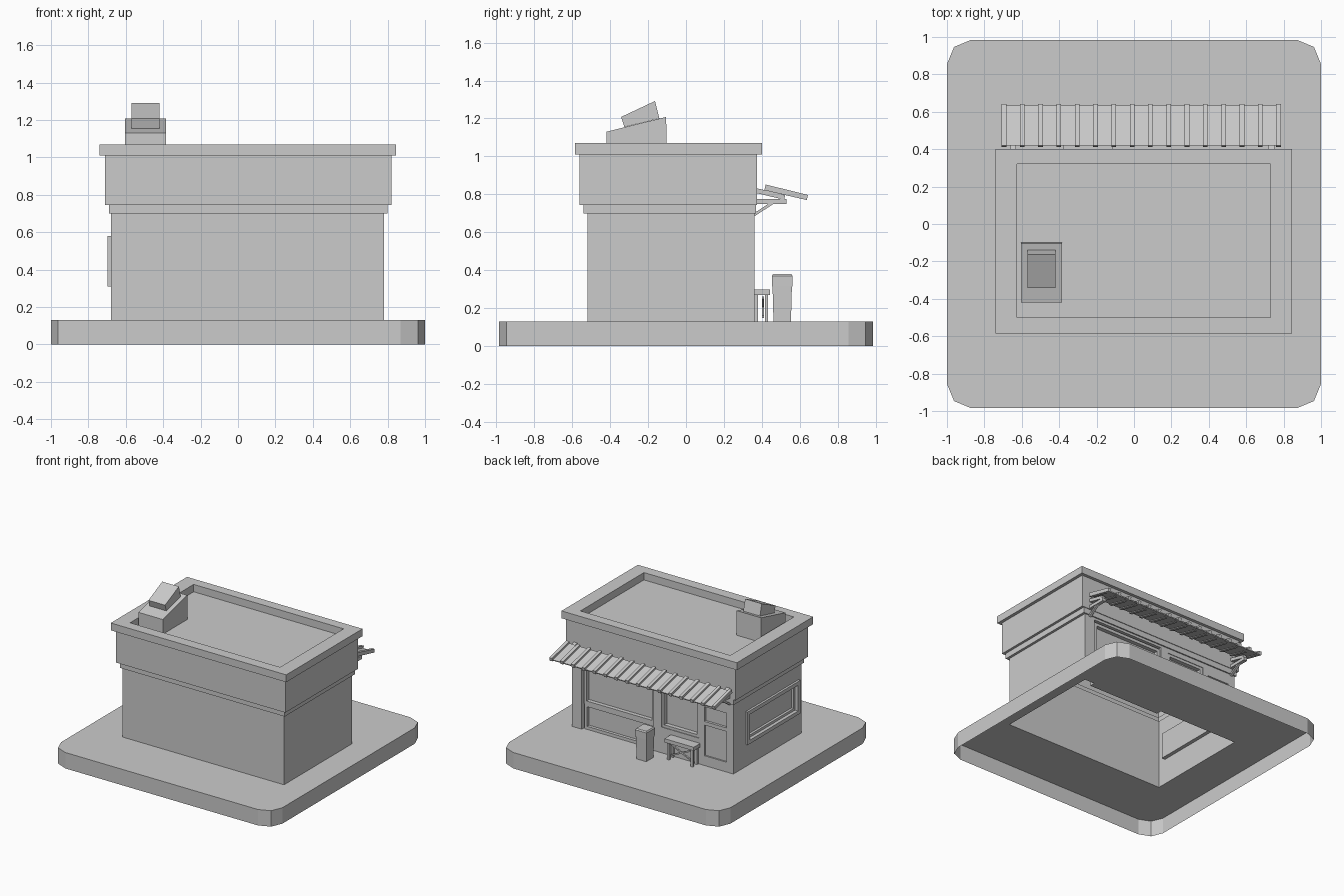
import bpy, bmesh, math
from mathutils import Vector

if "Cube" in bpy.data.objects:
    bpy.data.objects.remove(bpy.data.objects["Cube"])


def make(name, verts, faces, solid=True):
    bm = bmesh.new()
    vs = [bm.verts.new(v) for v in verts]
    for f in faces:
        bm.faces.new([vs[i] for i in f])
    bmesh.ops.remove_doubles(bm, verts=bm.verts, dist=1e-5)
    if solid:
        bmesh.ops.recalc_face_normals(bm, faces=bm.faces)
    me = bpy.data.meshes.new(name)
    bm.to_mesh(me)
    bm.free()
    ob = bpy.data.objects.new(name, me)
    bpy.context.collection.objects.link(ob)
    return ob


def prism(name, x0, x1, profile):
    """Extrude a (y, z) profile along x."""
    n = len(profile)
    verts = [(x, y, z) for x in (x0, x1) for y, z in profile]
    faces = [list(range(n)), list(range(n, 2 * n))]
    faces += [(i, (i + 1) % n, n + (i + 1) % n, n + i) for i in range(n)]
    return make(name, verts, faces)


def box(name, x0, x1, y0, y1, z0, z1):
    return prism(name, x0, x1, [(y0, z0), (y1, z0), (y1, z1), (y0, z1)])


def bar(name, x0, x1, a, b, t):
    """Bar of thickness t running between two (y, z) points."""
    a, b = Vector(a), Vector(b)
    d = (b - a).normalized() * t / 2
    n = Vector((-d.y, d.x))
    return prism(name, x0, x1, [a - n, b - n, b + n, a + n])


def wall(name, place, u0, u1, v0, v1, openings):
    """Flat wall with recessed openings (u0, u1, v0, v1, depth)."""
    us = sorted({u0, u1} | {u for o in openings for u in o[:2]})
    vs = sorted({v0, v1} | {v for o in openings for v in o[2:4]})
    verts, faces = [], []

    def quad(*pts):
        faces.append(tuple(range(len(verts), len(verts) + 4)))
        verts.extend(place(*p) for p in pts)

    for a, b in zip(us, us[1:]):
        for c, d in zip(vs, vs[1:]):
            mu, mv = (a + b) / 2, (c + d) / 2
            if not any(o[0] < mu < o[1] and o[2] < mv < o[3] for o in openings):
                quad((a, c, 0), (b, c, 0), (b, d, 0), (a, d, 0))
    for a, b, c, d, e in openings:
        quad((a, c, e), (b, c, e), (b, d, e), (a, d, e))
        ring = [(a, c), (b, c), (b, d), (a, d)]
        for p, q in zip(ring, ring[1:] + ring[:1]):
            quad((*p, 0), (*q, 0), (*q, e), (*p, e))
    return make(name, verts, faces)


def frame(name, place, u0, u1, v0, v1, w, d0, d1):
    """Mitred rectangular frame between depths d0 (outer) and d1 (inner)."""
    verts = []
    for k, d in ((0, d1), (0, d0), (w, d0), (w, d1)):
        verts += [place(u, v, d) for u, v in ((u0 + k, v0 + k), (u1 - k, v0 + k),
                                              (u1 - k, v1 - k), (u0 + k, v1 - k))]
    faces = [(r * 4 + i, r * 4 + (i + 1) % 4, (r + 1) % 4 * 4 + (i + 1) % 4,
              (r + 1) % 4 * 4 + i) for r in range(4) for i in range(4)]
    return make(name, verts, faces)


X0, X1, Y0, Y1, G = -0.68, 0.78, -0.52, 0.36, 0.13

# Pavement slab: open underneath, with a hole under the building
outline, R = [], 0.13
for k, (sx, sy) in enumerate([(1, 1), (-1, 1), (-1, -1), (1, -1)]):
    for j in range(3):
        a = math.radians(90 * k + 45 * j)
        outline.append((sx * (1 - R) + R * math.cos(a), sy * (0.985 - R) + R * math.sin(a)))
verts = [(x, y, z) for z in (0, G) for x, y in outline]
verts += [(X1, Y1, G), (X0, Y1, G), (X0, Y0, G), (X1, Y0, G)]
faces = [(i, (i + 1) % 12, 12 + (i + 1) % 12, 12 + i) for i in range(12)]
for k in range(4):
    c, p = 24 + k, 12 + 3 * k
    faces += [(p, p + 1, c), (p + 1, p + 2, c),
              (p + 2, 12 + (3 * k + 3) % 12, 24 + (k + 1) % 4, c)]
make("pavement", verts, faces)

# Upper building: band, fascia, parapet cap and sunken roof as one stepped loft
rings = [(X0, X1, Y0, Y1, 0.70), (-0.69, 0.80, -0.54, 0.37, 0.70),
         (-0.69, 0.80, -0.54, 0.37, 0.745), (-0.71, 0.82, -0.56, 0.375, 0.745),
         (-0.71, 0.82, -0.56, 0.375, 1.01), (-0.74, 0.845, -0.585, 0.40, 1.01),
         (-0.74, 0.845, -0.585, 0.40, 1.07), (-0.625, 0.73, -0.50, 0.32, 1.07),
         (-0.625, 0.73, -0.50, 0.32, 1.01)]
verts, faces = [], []
for a, b, c, d, z in rings:
    verts += [(a, c, z), (b, c, z), (b, d, z), (a, d, z)]
for r in range(len(rings) - 1):
    faces += [(4 * r + i, 4 * r + (i + 1) % 4, 4 * r + 4 + (i + 1) % 4, 4 * r + 4 + i)
              for i in range(4)]
faces.append(tuple(range(len(verts) - 4, len(verts))))
make("fascia_and_roof", verts, faces)

# Lower walls
shop = lambda u, v, d: (u, Y1 - d, v)
side = lambda u, v, d: (X0 + d, u, v)
make("plain_walls", [(X0, Y0, G), (X1, Y0, G), (X1, Y1, G),
                     (X0, Y0, 0.7), (X1, Y0, 0.7), (X1, Y1, 0.7)],
     [(0, 1, 4, 3), (1, 2, 5, 4)])
wall("shopfront_wall", shop, X0, X1, G, 0.70,
     [(0.04, 0.69, G, 0.68, 0.045), (-0.37, -0.03, 0.34, 0.66, 0.04),
      (-0.62, -0.42, 0.49, 0.61, 0.02), (-0.62, -0.42, 0.21, 0.46, 0.012)])
wall("side_wall", side, Y0, Y1, G, 0.70, [(-0.45, 0.17, 0.34, 0.55, 0.03)])

# Window and panel trim
frame("side_window_frame", side, -0.48, 0.20, 0.31, 0.58, 0.03, -0.018, 0.0)
frame("side_window_sash", side, -0.45, 0.17, 0.34, 0.55, 0.02, 0.01, 0.03)
frame("shop_window_frame", shop, 0.04, 0.68, 0.34, 0.67, 0.025, 0.012, 0.045)
frame("shop_lower_panel", shop, 0.04, 0.68, G, 0.34, 0.025, 0.02, 0.045)
frame("hatch_frame", shop, -0.37, -0.03, 0.34, 0.66, 0.022, 0.005, 0.04)

# Awning: thin sheet, ribs, and end brackets
bar("awning_sheet", -0.70, 0.785, (0.42, 0.832), (0.632, 0.778), 0.008)
for i in range(16):
    x = -0.708 + i * 0.0979
    prism(f"awning_rib_{i + 1}", x, x + 0.025,
          [(0.413, 0.822), (0.637, 0.77), (0.642, 0.797), (0.42, 0.852)])
for i, x in enumerate((-0.66, 0.72)):
    bar(f"bracket_slope_{i + 1}", x, x + 0.03, (0.37, 0.82), (0.52, 0.784), 0.025)
    box(f"bracket_arm_{i + 1}", x, x + 0.03, 0.36, 0.53, 0.75, 0.775)
    bar(f"bracket_brace_{i + 1}", x + 0.005, x + 0.025, (0.36, 0.693), (0.455, 0.755), 0.015)

# Bench
box("bench_seat", -0.38, -0.115, 0.36, 0.443, 0.27, 0.30)
for i, x in enumerate((-0.365, -0.15)):
    for j, y in enumerate((0.362, 0.415)):
        box(f"bench_leg_{i * 2 + j + 1}", x, x + 0.02, y, y + 0.018, G, 0.27)
for i, (a, b) in enumerate(((-0.355, -0.14), (-0.14, -0.355))):
    t = 0.012
    make(f"bench_brace_{i + 1}",
         [(x, y, z) for y in (0.40, 0.412)
          for x, z in ((a, 0.15), (b, 0.25), (b, 0.25 + t), (a, 0.15 + t))],
         [(0, 1, 2, 3), (4, 5, 6, 7), (0, 1, 5, 4), (1, 2, 6, 5), (2, 3, 7, 6), (3, 0, 4, 7)])

# Litter bin: tapered body with a chamfered lid
cx, cy = 0.015, 0.507
levels = [(0.043, 0.046, G), (0.048, 0.051, 0.315), (0.053, 0.055, 0.315),
          (0.053, 0.055, 0.37), (0.046, 0.048, 0.38)]
verts = [(cx + sx * a, cy + sy * b, z) for a, b, z in levels
         for sx, sy in ((-1, -1), (1, -1), (1, 1), (-1, 1))]
faces = [(4 * r + i, 4 * r + (i + 1) % 4, 4 * r + 4 + (i + 1) % 4, 4 * r + 4 + i)
         for r in range(4) for i in range(4)] + [(0, 1, 2, 3), (16, 17, 18, 19)]
make("litter_bin", verts, faces)

# Roof vent: sloped base with a tilted hood
prism("vent_base", -0.605, -0.385, [(-0.42, 1.01), (-0.10, 1.01), (-0.105, 1.208), (-0.42, 1.13)])
prism("vent_hood", -0.57, -0.42, [(-0.325, 1.155), (-0.14, 1.20), (-0.163, 1.292), (-0.342, 1.208)])
